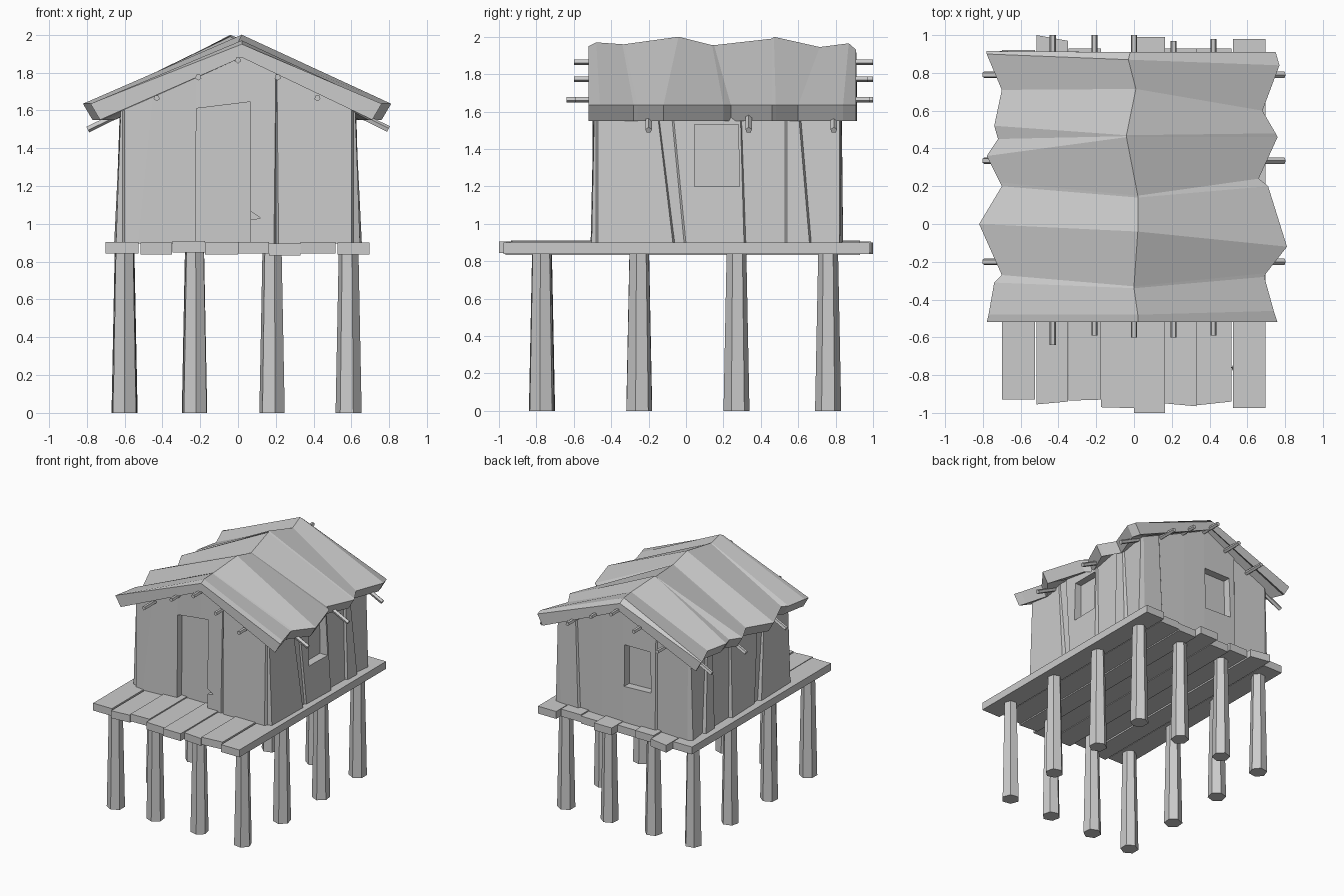
import bpy, bmesh, math
from mathutils import Vector

if "Cube" in bpy.data.objects:
    bpy.data.objects.remove(bpy.data.objects["Cube"])


def make(name, verts, faces):
    me = bpy.data.meshes.new(name)
    me.from_pydata([tuple(v) for v in verts], [], faces)
    bm = bmesh.new()
    bm.from_mesh(me)
    bmesh.ops.recalc_face_normals(bm, faces=bm.faces)
    bm.to_mesh(me)
    bm.free()
    ob = bpy.data.objects.new(name, me)
    bpy.context.collection.objects.link(ob)
    return ob


def loft(name, rings):
    """Closed skin through rings of equal point count, with end caps."""
    n = len(rings[0])
    verts = [p for r in rings for p in r]
    faces = [(k * n + i, k * n + (i + 1) % n, (k + 1) * n + (i + 1) % n, (k + 1) * n + i)
             for k in range(len(rings) - 1) for i in range(n)]
    faces += [tuple(range(n)), tuple(range((len(rings) - 1) * n, len(rings) * n))]
    return make(name, verts, faces)


def stick(name, a, b, r0, r1, sides, turn=0.0):
    """Straight tapered pole from a to b."""
    a, b = Vector(a), Vector(b)
    d = (b - a).normalized()
    u = d.cross(Vector((1, 0, 0)) if abs(d.x) < 0.5 else Vector((0, 1, 0))).normalized()
    v = d.cross(u)
    ang = [turn + 2 * math.pi * i / sides for i in range(sides)]
    return loft(name, [[p + (u * math.cos(t) + v * math.sin(t)) * r for t in ang]
                       for p, r in ((a, r0), (b, r1))])


# Stilts around the edge of the platform
post_x, post_y = (-0.60, -0.23, 0.18, 0.585), (-0.77, -0.25, 0.27, 0.76)
for i, x in enumerate(post_x):
    for j, y in enumerate(post_y):
        if i in (0, 3) or j in (0, 3):
            stick("stilt", (x, y, 0), (x, y, 0.85), 0.07, 0.053, 6, 0.12 * (i - j))

# Platform planks: x range, front corners, back corners, top height
planks = [(-.70, -.525, -.93, -.93, .92, .92, .905), (-.515, -.35, -.955, -.94, 1, .97, .90),
          (-.347, -.175, -.935, -.93, .93, .93, .91), (-.175, 0, -.97, -.975, .91, .91, .90),
          (0, .165, -1, -1, .99, .99, .905), (.165, .33, -.95, -.965, .93, .93, .895),
          (.33, .515, -.96, -.94, .93, .93, .905), (.525, .695, -.975, -.975, .98, .98, .90)]
for x0, x1, fl, fr, bl, br, top in planks:
    loft("plank", [[(x0, fl, z), (x1, fr, z), (x1, br, z), (x0, bl, z)] for z in (top - 0.062, top)])

# Hut walls: stepped boards as (along bottom, along top, out bottom, out top)
front = [(-.60, -.60, -.50, -.50), (-.53, -.45, -.51, -.49), (-.24, -.22, -.49, -.49),
         (0, 0, -.50, -.49), (.19, .20, -.50, -.49), (.20, .203, -.475, -.485),
         (.215, .206, -.505, -.49), (.60, .60, -.505, -.49)]
side = [(-.48, -.48, .61, .61), (-.47, -.47, .645, .62), (-.07, -.155, .655, .62),
        (-.06, -.15, .625, .61), (-.01, -.08, .625, .61), (0, -.07, .64, .62),
        (.31, .29, .65, .62), (.32, .295, .62, .61), (.53, .53, .625, .61),
        (.54, .54, .645, .625), (.66, .60, .65, .62), (.67, .61, .62, .61), (.82, .82, .64, .62)]
back = [(.59, .60, .83, .83), (.42, .45, .84, .83), (.41, .44, .82, .82), (.20, .20, .83, .83),
        (0, 0, .84, .83), (-.30, -.30, .84, .83), (-.31, -.31, .82, .82), (-.60, -.60, .84, .83)]
loop = [(a, c, b, d) for a, b, c, d in front]
loop += [(c, a, d, b) for a, b, c, d in side]
loop += [(a, c, b, d) for a, b, c, d in back]
loop += [(-c, a, -d, b) for a, b, c, d in reversed(side)]
walls = loft("hut_walls", [[(p[0], p[1], 0.895) for p in loop],
                           [(p[2], p[3], 1.90 - 0.47 * abs(p[2])) for p in loop]])

# Door and window recesses
door = [(-.225, .88), (.065, .88), (.065, 1.645), (-.22, 1.61)]
notch = [(.06, 1.02), (.12, 1.03), (.06, 1.07)]
win_right = [(.045, 1.20), (.285, 1.20), (.28, 1.53), (.045, 1.53)]
win_back = [(-.26, 1.21), (-.01, 1.20), (-.01, 1.55), (-.25, 1.55)]
cutters = [loft("door_cutter", [[(x, y, z) for x, z in door] for y in (-.7, -.43)]),
           loft("notch_cutter", [[(x, y, z) for x, z in notch] for y in (-.7, -.46)]),
           loft("side_window_cutter", [[(x, y, z) for y, z in win_right] for x in (.8, .565)]),
           loft("back_window_cutter", [[(x, y, z) for x, z in win_back] for y in (1.0, .77)])]
for c in cutters:
    m = walls.modifiers.new(c.name, "BOOLEAN")
    m.operation, m.solver, m.object = "DIFFERENCE", "EXACT", c
deps = bpy.context.evaluated_depsgraph_get()
walls.data = bpy.data.meshes.new_from_object(walls.evaluated_get(deps))
walls.modifiers.clear()
for c in cutters:
    bpy.data.objects.remove(c)

# Crumpled roof: left eave x y, ridge x y z, right eave x y
rows = [(-.78, -.52, .02, -.52, 1.95, .76, -.52), (-.77, -.48, .02, -.48, 1.97, .74, -.46),
        (-.74, -.31, 0, -.34, 1.96, .69, -.28), (-.70, -.27, 0, -.33, 1.96, .70, -.26),
        (-.82, 0, .02, -.04, 2.0, .81, -.12), (-.70, .20, .02, .14, 1.955, .71, .20),
        (-.71, .22, .02, .15, 1.955, .66, .24), (-.78, .36, -.04, .46, 1.99, .76, .46),
        (-.72, .45, -.04, .465, 1.995, .755, .47), (-.74, .52, -.04, .47, 2.0, .75, .48),
        (-.70, .71, .01, .715, 1.945, .68, .60), (-.78, .90, -.03, .87, 1.965, .77, .84),
        (-.78, .915, -.02, .91, 1.93, .75, .91)]
loft("roof", [[(lx, ly, 1.635), (cx, cy, cz), (rx, ry, 1.635),
               (rx - .05, ry, 1.55), (cx, cy, cz - .07), (lx + .05, ly, 1.55)]
              for lx, ly, cx, cy, cz, rx, ry in rows])

# Pole ends poking out of the gables
for x, z, y0, y1 in ((-.43, 1.665, -.64, 1.0), (-.21, 1.775, -.59, 1.0), (0, 1.865, -.60, 1.0),
                     (.21, 1.775, -.60, .97), (.42, 1.665, -.59, .98)):
    stick("purlin", (x, y0, z), (x, y1, z), .017, .017, 5)

# Rafter ends poking out under the eaves
for s in (-1, 1):
    for y in (-.20, .335, .79):
        stick("rafter", (s * .50, y, 1.645), (s * .795, y, 1.50), .018, .018, 5)
